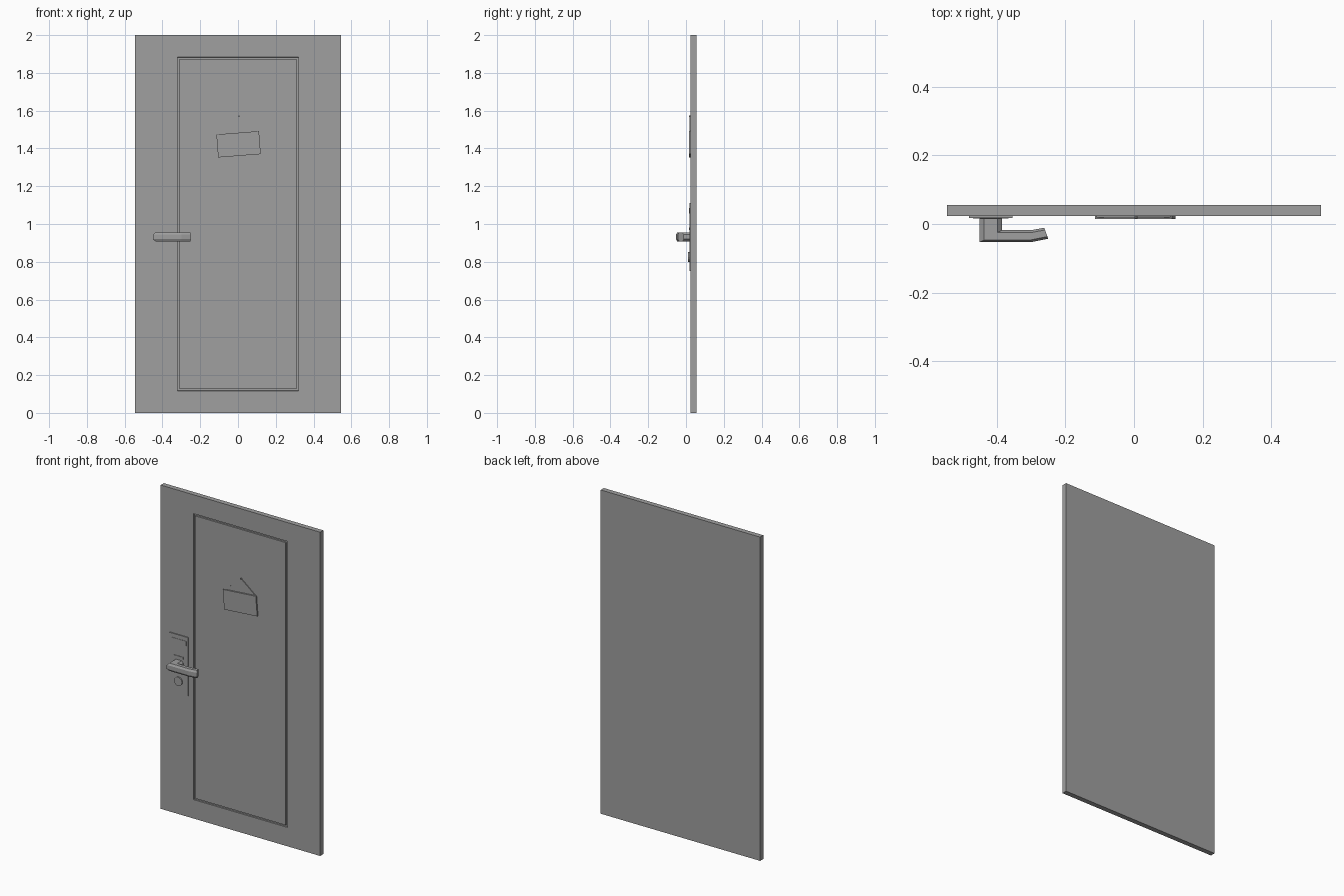
import bpy, bmesh, math
from mathutils import Matrix, Vector

cube = bpy.data.objects.get("Cube")
if cube:
    bpy.data.objects.remove(cube, do_unlink=True)

grey = bpy.data.materials.new("mid_grey")
grey.use_nodes = True
grey.diffuse_color = (0.35, 0.35, 0.35, 1)
grey.node_tree.nodes["Principled BSDF"].inputs["Base Color"].default_value = (0.35, 0.35, 0.35, 1)

FRONT = 0.024    # y of the door's front face
BACK = 0.055
PLATE = 0.018    # y of the lock plate's front face


def finish(name, bm):
    bmesh.ops.recalc_face_normals(bm, faces=bm.faces)
    mesh = bpy.data.meshes.new(name)
    bm.to_mesh(mesh)
    bm.free()
    mesh.materials.append(grey)
    obj = bpy.data.objects.new(name, mesh)
    bpy.context.collection.objects.link(obj)
    return obj


def box_mesh(x, z, w, h, y0, y1, tilt=0):
    """Box centred on x, z, spanning y0 to y1, turned in the plane of the door."""
    bm = bmesh.new()
    bmesh.ops.create_cube(bm, size=1, matrix=Matrix.Translation((x, (y0 + y1) / 2, z))
                          @ Matrix.Rotation(-tilt, 4, 'Y')
                          @ Matrix.Diagonal((w, y1 - y0, h, 1)))
    return bm


def disc(name, x, z, r, y0, y1, sides):
    bm = bmesh.new()
    bmesh.ops.create_cone(bm, cap_ends=True, segments=sides, radius1=r, radius2=r,
                          depth=y1 - y0, matrix=Matrix.Translation((x, (y0 + y1) / 2, z))
                          @ Matrix.Rotation(math.pi / 2, 4, 'X'))
    return finish(name, bm)


# Door slab with a rectangular groove in its front
bm = box_mesh(0, 1, 1.09, 2, FRONT, BACK)
bmesh.ops.recalc_face_normals(bm, faces=bm.faces)
face = min(bm.faces, key=lambda f: f.calc_center_median().y)
bmesh.ops.inset_individual(bm, faces=[face], thickness=0.165)
for v in face.verts:
    v.co.x = math.copysign(0.32, v.co.x)
for thickness, depth in ((0.001, -0.008), (0.013, 0), (0.001, 0.008)):
    bmesh.ops.inset_individual(bm, faces=[face], thickness=thickness, depth=depth)
finish("door_slab", bm)

# Lock plate, its display and card slot, and the lock knob
LOCK_X = -0.418
finish("lock_plate", box_mesh(LOCK_X, 0.93, 0.126, 0.36, PLATE, FRONT + 0.002))
finish("lock_display", box_mesh(LOCK_X, 1.07, 0.104, 0.03, PLATE - 0.002, PLATE + 0.002))
finish("card_slot", box_mesh(LOCK_X, 0.975, 0.066, 0.012, PLATE - 0.003, PLATE + 0.002))
disc("lock_knob", LOCK_X, 0.825, 0.027, 0.011, PLATE + 0.002, 16)

# Lever handle: a chamfered section swept through inner and outer edge points
bm = bmesh.new()
stations = [((-0.385, 0.02), (-0.45, 0.02)),
            ((-0.385, -0.018), (-0.45, -0.053)),
            ((-0.30, -0.018), (-0.30, -0.053)),
            ((-0.262, -0.011), (-0.25, -0.043))]
half = 0.024
section = [(sx * a, sz * b) for sx, sz, pair in
           ((1, 1, 0), (-1, 1, 1), (-1, -1, 0), (1, -1, 1))
           for a, b in (((1, 0.5), (0.6, 1)) if pair == 0 else ((0.6, 1), (1, 0.5)))]
rings = []
for inner, outer in stations:
    i, o = Vector(inner), Vector(outer)
    mid, arm = (i + o) / 2, (i - o) / 2
    rings.append([bm.verts.new((mid.x + arm.x * s, mid.y + arm.y * s, 0.932 + half * t))
                  for s, t in section])
for a, b in zip(rings, rings[1:]):
    for k in range(len(a)):
        n = (k + 1) % len(a)
        bm.faces.new((a[k], a[n], b[n], b[k]))
bm.faces.new(rings[0])
bm.faces.new(rings[-1])
finish("lever_handle", bm)

# Hanging sign, slightly crooked, with its two cords and nail
TILT = math.radians(4.5)
W, H, SIGN = 0.226, 0.122, Vector((0.003, 1.422))
finish("hanging_sign", box_mesh(SIGN.x, SIGN.y, W, H, 0.015, FRONT + 0.001, TILT))
nail = Vector((0.006, 1.57))
turn = Matrix.Rotation(TILT, 2)
for side, label in ((-1, "right"), (1, "left")):
    corner = SIGN + turn @ Vector((side * (W / 2 - 0.004), H / 2 - 0.003))
    mid, span = (corner + nail) / 2, nail - corner
    finish("sign_cord_" + label,
           box_mesh(mid.x, mid.y, span.length, 0.004, 0.019, FRONT + 0.001,
                    math.atan2(span.y, span.x)))
disc("sign_nail", nail.x, nail.y, 0.004, 0.016, FRONT + 0.001, 8)
